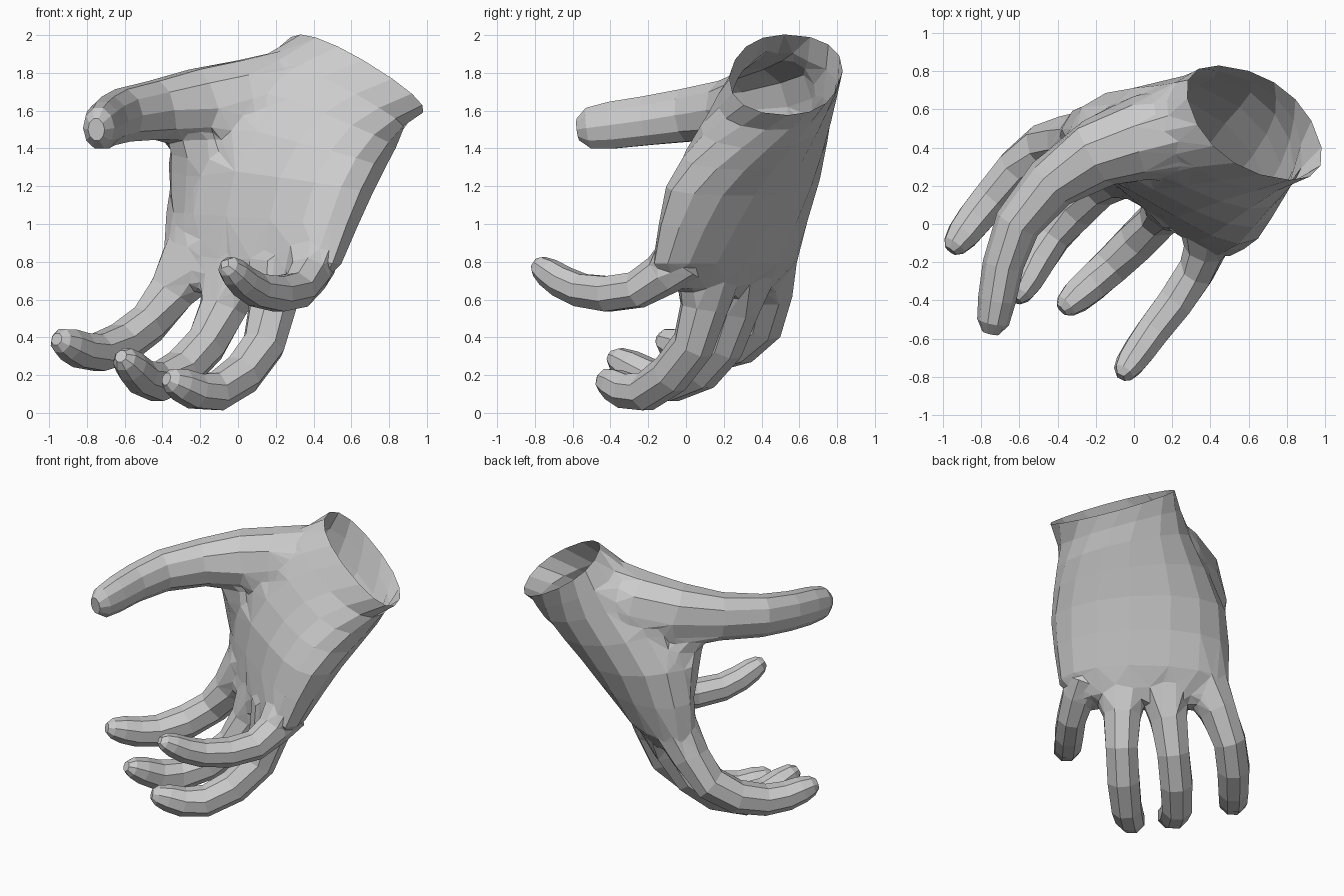
import bpy, bmesh, math
from mathutils import Vector

if "Cube" in bpy.data.objects:
    bpy.data.objects.remove(bpy.data.objects["Cube"])


def spline(keys, t):
    """Smooth curve through key points; t = 0 is the first, t = 1 the second..."""
    k = [Vector(p) for p in keys]
    k = [2 * k[0] - k[1]] + k + [2 * k[-1] - k[-2]]
    i = min(int(t), len(keys) - 2)
    f = t - i
    p0, p1, p2, p3 = k[i:i + 4]
    return p1 + f / 2 * ((p2 - p0) + f * ((2 * p0 - 5 * p1 + 4 * p2 - p3)
                                          + f * (3 * p1 - 3 * p2 + p3 - p0)))


def make_loft(name, rings):
    """Closed solid through a list of equal-length vertex rings."""
    bm = bmesh.new()
    loops = [[bm.verts.new(p) for p in ring] for ring in rings]
    n = len(loops[0])
    for r0, r1 in zip(loops, loops[1:]):
        for i in range(n):
            j = (i + 1) % n
            bm.faces.new((r0[i], r0[j], r1[j], r1[i]))
    bm.faces.new(loops[0][::-1])
    bm.faces.new(loops[-1])
    bmesh.ops.recalc_face_normals(bm, faces=bm.faces[:])
    mesh = bpy.data.meshes.new(name)
    bm.to_mesh(mesh)
    bm.free()
    obj = bpy.data.objects.new(name, mesh)
    bpy.context.collection.objects.link(obj)
    return obj


def section(center, a, b, cup, sides=16):
    """Oval slice: a = towards the little finger side, b = towards the palm."""
    pts = []
    for i in range(sides):
        t = 2 * math.pi * (i + 0.5) / sides
        u, v = [math.copysign(abs(k) ** 0.88, k) for k in (math.cos(t), math.sin(t))]
        pts.append(center + a * u + b * (v + cup * (u * u - 0.5)))
    return pts


STEPS = [0, 0.5, 1, 1.5, 2, 2.4, 2.7, 2.9, 3]


def digit(name, keys, radii, axis, sides=8, scale=1.0, height=lambda t: 1.0):
    """Tapered finger along a smooth path; height stretches it along axis."""
    rings = []
    for t, r in zip(STEPS, radii):
        c = spline(keys, t)
        tan = (spline(keys, min(t + 0.1, 3)) - spline(keys, max(t - 0.1, 0))).normalized()
        e1 = (axis - tan * axis.dot(tan)).normalized()
        e2 = tan.cross(e1)
        angles = [2 * math.pi * (k + 0.5) / sides for k in range(sides)]
        rings.append([c + r * scale * (e1 * height(t) * math.cos(a) + e2 * math.sin(a))
                      for a in angles])
    return make_loft(name, rings)


# Palm and wrist: four key slices (centre, side, palm direction), eased between
centers = [(0.63, 0.53, 1.79), (0.43, 0.42, 1.57), (0.21, 0.31, 1.23), (0.10, 0.23, 0.79)]
sides = [(0.33, -0.06, -0.21), (0.40, -0.17, -0.16), (0.50, -0.29, -0.07), (0.45, -0.34, 0)]
palms = [(0.11, -0.29, 0.03), (-0.08, -0.29, 0.06), (-0.13, -0.25, 0.04), (-0.10, -0.15, 0)]
slices = [section(spline(centers, i / 2), spline(sides, i / 2), spline(palms, i / 2),
                  min(0.4, 0.09 * i)) for i in range(7)]
slices.append(section(Vector(centers[-1]) + Vector((-0.05, -0.02, -0.13)),
                      Vector(sides[-1]) * 0.8, Vector(palms[-1]) * 0.65, 0.2))
hand = make_loft("hand", slices)

# Four curled fingers sharing one taper
across = Vector((0.77, -0.63, 0))
taper = [0.16, 0.132, 0.114, 0.114, 0.106, 0.1, 0.09, 0.068, 0.035]
parts = [
    digit("little_finger", [(0.41, 0, 0.83), (0.32, -0.26, 0.65),
                            (0.10, -0.56, 0.65), (-0.07, -0.80, 0.79)],
          taper, across, scale=0.88),
    digit("ring_finger", [(0.20, 0.13, 0.77), (0.14, 0.04, 0.36),
                          (-0.12, -0.22, 0.11), (-0.38, -0.45, 0.18)], taper, across),
    digit("middle_finger", [(0, 0.30, 0.77), (-0.17, 0.20, 0.36),
                            (-0.43, -0.07, 0.16), (-0.62, -0.40, 0.30)], taper, across),
    digit("index_finger", [(-0.22, 0.44, 0.84), (-0.48, 0.41, 0.47),
                           (-0.74, 0.14, 0.32), (-0.96, -0.14, 0.39)], taper, across),
]

# Thumb, taller than wide towards the tip, and the skin web below it
up = Vector((0, 0, 1))
parts.append(digit("thumb", [(0.30, 0.50, 1.70), (-0.21, 0.37, 1.63),
                             (-0.61, 0, 1.575), (-0.75, -0.57, 1.50)],
                   [0.23, 0.22, 0.19, 0.145, 0.122, 0.108, 0.1, 0.085, 0.045],
                   up, sides=10, height=lambda t: 0.9 + 0.15 * t))
parts.append(digit("thumb_web", [(-0.23, 0.35, 1.56), (-0.23, 0.39, 1.38),
                                 (-0.24, 0.44, 1.18), (-0.21, 0.45, 0.88)],
                   [0.13, 0.14, 0.14, 0.135, 0.13, 0.125, 0.12, 0.11, 0.1], across))

# Fuse everything into one skin
for part in parts:
    mod = hand.modifiers.new("fuse", 'BOOLEAN')
    mod.operation, mod.solver, mod.object = 'UNION', 'EXACT', part
    graph = bpy.context.evaluated_depsgraph_get()
    fused = bpy.data.meshes.new_from_object(hand.evaluated_get(graph))
    hand.modifiers.clear()
    if len(fused.vertices) > len(hand.data.vertices):
        hand.data = fused
        bpy.data.objects.remove(part)

# Open the wrist, then soften the creases where fingers meet the palm
bm = bmesh.new()
bm.from_mesh(hand.data)
normal = -Vector(sides[0]).cross(Vector(palms[0])).normalized()
cap = [f for f in bm.faces
       if (f.calc_center_median() - Vector(centers[0])).dot(normal) > -0.01]
bmesh.ops.delete(bm, geom=cap, context='FACES')
bmesh.ops.remove_doubles(bm, verts=bm.verts[:], dist=0.025)
bmesh.ops.triangulate(bm, faces=[f for f in bm.faces if len(f.verts) > 4])
for _ in range(4):
    bm.normal_update()
    seam = {v for e in bm.edges if e.is_manifold and e.calc_face_angle_signed(0) < -0.4
            for v in e.verts if not v.is_boundary}
    bmesh.ops.smooth_vert(bm, verts=list(seam), factor=0.4,
                          use_axis_x=True, use_axis_y=True, use_axis_z=True)
bm.normal_update()
bm.to_mesh(hand.data)
bm.free()
hand.data.name = "hand"
for poly in hand.data.polygons:
    poly.use_smooth = False
